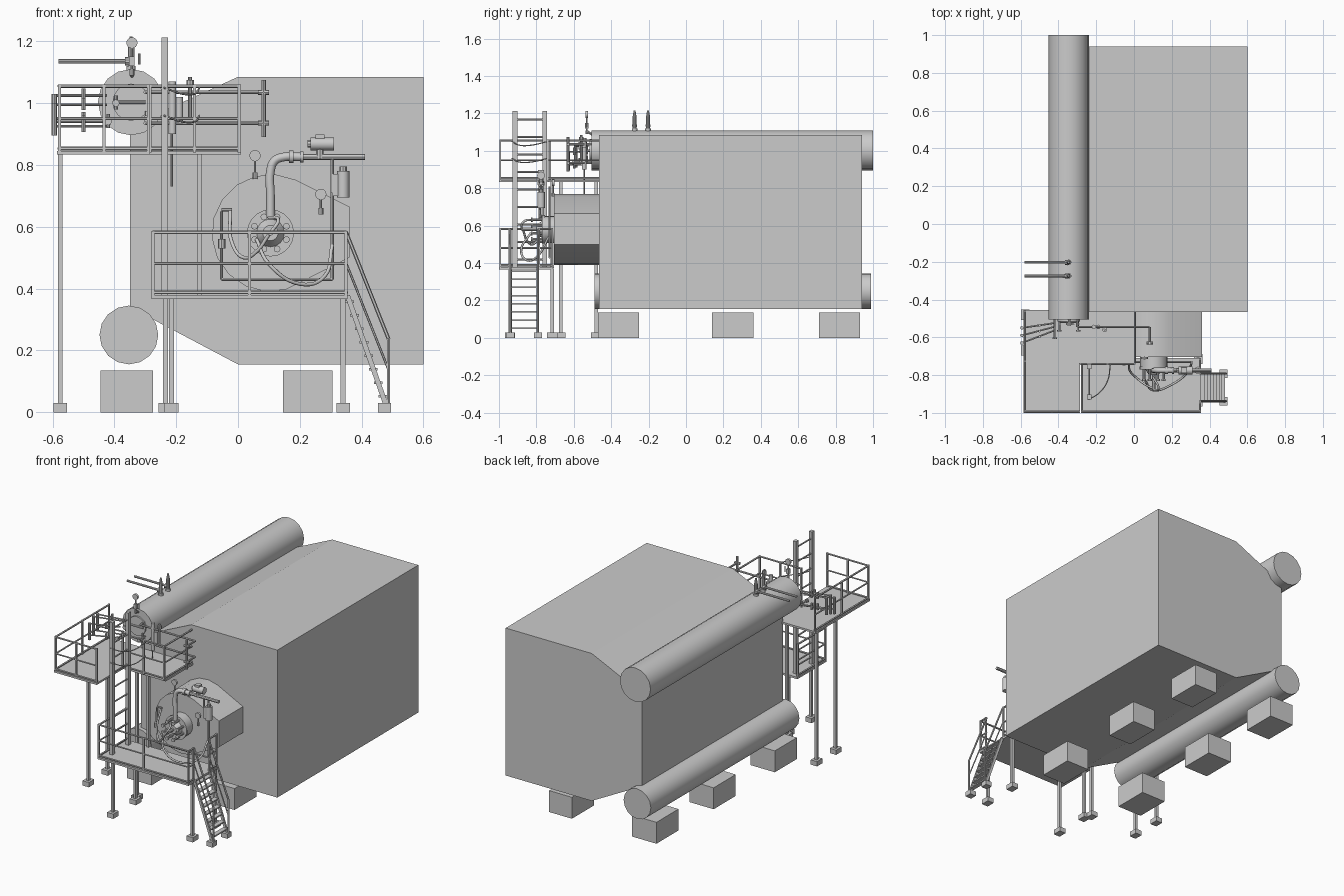
import bpy, bmesh, math
from mathutils import Vector, Matrix

if "Cube" in bpy.data.objects:
    bpy.data.objects.remove(bpy.data.objects["Cube"])


class Part:
    """Collects boxes, rods and prisms into one named mesh object."""
    def __init__(self, name):
        self.name, self.bm = name, bmesh.new()

    def box(self, x0, x1, y0, y1, z0, z1):
        m = Matrix.Translation(((x0 + x1) / 2, (y0 + y1) / 2, (z0 + z1) / 2)) @ \
            Matrix.Diagonal((x1 - x0, y1 - y0, z1 - z0, 1))
        bmesh.ops.create_cube(self.bm, size=1, matrix=m)
        return self

    def rod(self, a, b, r, n=8, r2=None):
        a, b = Vector(a), Vector(b)
        d = b - a
        m = Matrix.Translation((a + b) / 2) @ d.to_track_quat('Z', 'Y').to_matrix().to_4x4()
        bmesh.ops.create_cone(self.bm, cap_ends=True, segments=n, radius1=r,
                              radius2=r if r2 is None else r2, depth=d.length, matrix=m)
        return self

    def prism(self, pts, axis, lo, hi):
        put = (lambda p, t: (p[0], t, p[1])) if axis == 'y' else (lambda p, t: (p[0], p[1], t))
        f = self.bm.faces.new([self.bm.verts.new(put(p, lo)) for p in pts])
        ext = bmesh.ops.extrude_face_region(self.bm, geom=[f])
        vs = [g for g in ext['geom'] if isinstance(g, bmesh.types.BMVert)]
        bmesh.ops.translate(self.bm, verts=vs, vec=Vector(put((0, 0), hi - lo)))
        return self

    def done(self, smooth=True):
        bmesh.ops.recalc_face_normals(self.bm, faces=self.bm.faces[:])
        me = bpy.data.meshes.new(self.name)
        self.bm.to_mesh(me)
        self.bm.free()
        ob = bpy.data.objects.new(self.name, me)
        bpy.context.collection.objects.link(ob)
        if smooth:
            activate(ob)
            bpy.ops.object.shade_smooth_by_angle(angle=math.radians(35))
        return ob


def activate(ob):
    bpy.ops.object.select_all(action='DESELECT')
    ob.select_set(True)
    bpy.context.view_layer.objects.active = ob


def hose(name, pts, r):
    """Round tube along a smooth curve."""
    cu = bpy.data.curves.new(name, 'CURVE')
    cu.dimensions, cu.bevel_depth, cu.bevel_resolution = '3D', r, 2
    cu.use_fill_caps, cu.resolution_u = True, 6
    s = cu.splines.new('BEZIER')
    s.bezier_points.add(len(pts) - 1)
    for bp, p in zip(s.bezier_points, pts):
        bp.co, bp.handle_left_type, bp.handle_right_type = p, 'AUTO', 'AUTO'
    ob = bpy.data.objects.new(name, cu)
    bpy.context.collection.objects.link(ob)
    activate(ob)
    bpy.ops.object.convert(target='MESH')


def railing(name, path, z0, z1, splits):
    """Top rail, mid rail, toe plate and posts along a plan path."""
    p = Part(name)
    zm = (z0 + z1) / 2
    for (a, b), n in zip(zip(path, path[1:]), splits):
        for z, r in ((z1, .006), (zm, .005), (z0 + .008, .006)):
            p.rod((*a, z), (*b, z), r, 6)
        for i in range(n + 1):
            x, y = Vector(a).lerp(Vector(b), i / n)
            p.box(x - .005, x + .005, y - .005, y + .005, z0 - .005, z1 + .005)
    p.done()


def gauge(name, x, y, z, base):
    Part(name).rod((x, y + .006, z), (x, y - .006, z), .018, 16) \
        .rod((x, y, base), (x, y, z - .01), .004).rod((x, y, base), (x, y, base + .02), .008).done()


# Boiler casing, drums and foundation blocks
Part('boiler_casing').prism([(.6, .155), (.6, 1.085), (0, 1.085), (-.35, .925), (-.35, .34), (0, .155)],
                            'y', -.465, .94).done(False)
Part('steam_drum').rod((-.346, -.505, 1.003), (-.346, 1, 1.003), .107, 16).done()
Part('mud_drum').rod((-.353, -.49, .25), (-.353, .99, .25), .095, 16).done()
for i, y in enumerate((-.47, .14, .71)):
    Part(f'foundation_left_{i}').box(-.445, -.275, y, y + .22, 0, .135).done(False)
    Part(f'foundation_right_{i}').box(.145, .305, y, y + .22, 0, .135).done(False)

# Windbox: round on the left, duct on the right
arc = [(.105 + .19 * math.cos(math.radians(a)), .58 + .19 * math.sin(math.radians(a)))
       for a in range(65, 300, 20)]
Part('windbox').prism(arc + [(.36, .5), (.36, .665)], 'y', -.705, -.465).done()

# Burner head with bolts and nozzles
bx, bz = .105, .58
b = Part('burner').rod((bx, -.70, bz), (bx, -.755, bz), .072, 20).rod((bx, -.755, bz), (bx, -.77, bz), .076, 20)
b.rod((bx, -.77, bz), (bx, -.80, bz), .045, 16, .025).rod((bx, -.80, bz), (bx, -.88, bz), .009)
for i in range(8):
    a = math.tau * (i + .5) / 8
    x, z = bx + .056 * math.cos(a), bz + .056 * math.sin(a)
    b.rod((x, -.76, z), (x, -.82, z), .007).rod((x, -.82, z), (x, -.83, z), .011)
b.done()

# Fuel pipe with elbow, valve motor and actuator
hose('fuel_pipe', [(.105, -.775, .63), (.105, -.775, .70), (.105, -.775, .78), (.118, -.775, .813),
                   (.15, -.775, .826), (.2, -.775, .826)], .014)
Part('fuel_train').rod((.19, -.775, .826), (.41, -.775, .826), .010) \
    .rod((.165, -.775, .826), (.18, -.775, .826), .02, 12).rod((.2, -.775, .826), (.212, -.775, .826), .018, 12) \
    .rod((.265, -.775, .82), (.265, -.775, .865), .012).rod((.235, -.775, .868), (.31, -.775, .868), .021, 12) \
    .rod((.225, -.775, .868), (.235, -.775, .868), .012).box(.25, .28, -.79, -.76, .885, .898).done()
Part('damper_actuator').rod((.34, -.775, .695), (.34, -.775, .78), .02, 12) \
    .rod((.34, -.775, .78), (.34, -.775, .795), .012).box(.305, .325, -.785, -.765, .7, .77) \
    .rod((.305, -.775, .71), (.305, -.775, .83), .006).done()
gauge('windbox_gauge_left', .055, -.71, .83, .755)
gauge('windbox_gauge_right', .268, -.78, .705, .64)

# Atomising pipes on the windbox face and flexible hoses
Part('burner_piping').rod((-.053, -.73, .65), (-.053, -.73, .43), .005) \
    .rod((-.053, -.73, .43), (.305, -.73, .43), .005).rod((.305, -.73, .43), (.305, -.73, .81), .006) \
    .rod((-.053, -.73, .655), (-.02, -.73, .655), .005).rod((-.053, -.74, .53), (-.053, -.74, .56), .012).done()
hose('hose_left', [(-.025, -.73, .65), (-.02, -.78, .55), (.02, -.82, .50), (.06, -.85, .52), (.1, -.87, .575)], .006)
hose('hose_right', [(.06, -.83, .56), (.1, -.88, .48), (.2, -.85, .415), (.28, -.79, .44), (.305, -.735, .54)], .006)
hose('hose_top', [(.105, -.88, .58), (.13, -.87, .62), (.10, -.81, .63)], .006)

# Upper and lower platform decks
Part('upper_deck').prism([(-.585, -.455), (-.585, -1), (-.285, -1), (-.285, -.735), (.01, -.735), (.01, -.455)],
                         'z', .833, .845).done(False)
Part('lower_deck').box(-.28, .355, -1, -.71, .367, .379).done(False)
railing('upper_railing_left', [(-.578, -.46), (-.578, -.993), (-.29, -.993)], .845, 1.055, (2, 2))
railing('upper_railing_right', [(-.285, -.74), (.004, -.74), (.004, -.46)], .845, 1.055, (2, 1))
railing('lower_railing', [(-.275, -.72), (-.275, -.993), (.35, -.993), (.35, -.945)], .38, .582, (1, 2, 1))
railing('lower_railing_end', [(.35, -.785), (.35, -.715)], .38, .582, (1,))
for z in (.96, 1.05):
    hose('ladder_safety_chain', [(-.125, -.74, z), (-.14, -.83, z - .02), (-.18, -.89, z - .02), (-.24, -.93, z)], .003)

# Platform legs with concrete pads
legs = [(-.575, -.67, 0, .835), (-.575, -.48, 0, .835), (-.235, -.67, 0, .835), (-.215, -.94, 0, .37),
        (-.215, -.715, 0, .37), (.34, -.94, 0, .37), (.34, -.715, 0, .37), (-.125, -.715, .375, .835)]
for i, (x, y, z0, z1) in enumerate(legs):
    p = Part(f'platform_leg_{i}').box(x - .008, x + .008, y - .009, y + .009, z0, z1)
    if z0 == 0:
        p.box(x - .022, x + .022, y - .027, y + .027, 0, .03)
    p.done(False)

# Ladder from the lower deck to the upper deck
p = Part('ladder')
for y in (-.915, -.755):
    p.box(-.248, -.226, y - .013, y + .013, .378, 1.213)
for i in range(9):
    z = .42 + i * .0935
    p.rod((-.237, -.915, z), (-.237, -.755, z), .005, 6)
p.done()

# Stairs: stringers, treads, handrails and pads
p = Part('stairs')
for y in (-.938, -.792):
    p.prism([(.345, .379), (.362, .379), (.485, .03), (.468, .03)], 'y', y - .006, y + .006)
    p.rod((.35, y, .582), (.487, y, .237), .006, 6).rod((.487, y, .24), (.487, y, .02), .006, 6)
    p.rod((.35, y, .482), (.487, y, .137), .004, 6)
    p.box(.453, .495, y - .022, y + .022, 0, .03)
for i in range(8):
    t = (i + .5) / 8
    x, z = .354 + .122 * t, .379 - .349 * t
    p.box(x - .014, x + .014, -.935, -.795, z - .004, z + .004)
p.done()

# Safety valves with vent pipes on the steam drum
for i, y in enumerate((-.275, -.203)):
    Part(f'safety_valve_{i}').rod((-.346, y, 1.1), (-.346, y, 1.12), .015, 12) \
        .rod((-.346, y, 1.12), (-.346, y, 1.18), .011, 10).rod((-.346, y, 1.18), (-.346, y, 1.215), .011, 10, .005) \
        .rod((-.346, y, 1.135), (-.58, y, 1.135), .007).rod((-.365, y, 1.135), (-.35, y, 1.135), .014, 10).done()
gauge('drum_pressure_gauge', -.343, -.53, 1.195, 1.09)
Part('drum_gauge_piping').rod((-.343, -.53, 1.105), (-.343, -.49, 1.08), .006) \
    .box(-.352, -.334, -.54, -.52, 1.12, 1.15).rod((-.32, -.53, 1.125), (-.32, -.53, 1.16), .004).done()

# Drum end manway and valve stubs
Part('drum_manway').rod((-.346, -.5, 1.003), (-.346, -.515, 1.003), .06, 16) \
    .rod((-.39, -.518, 1.003), (-.30, -.518, 1.003), .006).done()
p = Part('drum_end_valves')
for x, z, l in ((-.42, .94, .1), (-.395, 1.0, .06), (-.295, .95, .06)):
    p.rod((x, -.49, z), (x, -.5 - l, z), .005).rod((x, -.5 - l, z), (x, -.51 - l, z), .012)
    p.rod((x, -.5 - l * .5, z - .02), (x, -.5 - l * .5, z + .025), .006)
p.done()

# Try-cock gauge glasses on the left
for i, (y, z0, z1) in enumerate(((-.55, .92, 1.03), (-.59, .91, 1.03), (-.63, .895, 1.0))):
    p = Part(f'level_probe_{i}').rod((-.594, y, z0), (-.594, y, z1), .009, 10)
    for z in (z0 + .03, z1 - .005):
        p.rod((-.594, y, z), (-.425, -.525 - i * .02, z), .0045)
        p.rod((-.5, (y - .525 - i * .02) / 2, z - .018), (-.5, (y - .525 - i * .02) / 2, z + .022), .007)
    p.done()

# Water column and gauge glass on the right
p = Part('water_column').rod((-.212, -.545, .90), (-.212, -.545, 1.07), .012, 12)
p.rod((-.19, -.545, .94), (-.19, -.545, 1.02), .012, 12)
for z in (.935, 1.035):
    p.rod((-.3, -.545, z), (.083, -.545, z), .006).rod((-.3, -.545, z), (-.3, -.49, z), .006)
    p.rod((.083, -.545, z), (.083, -.63, z), .006).rod((.065, -.63, z), (.1, -.63, z), .008)
p.rod((.083, -.63, .89), (.083, -.63, 1.075), .008, 10)
p.rod((-.155, -.56, .95), (-.155, -.56, 1.085), .006).rod((-.155, -.56, 1.055), (-.155, -.56, 1.075), .013, 10)
p.rod((-.215, -.545, .9), (-.215, -.545, .73), .004)
p.done()
